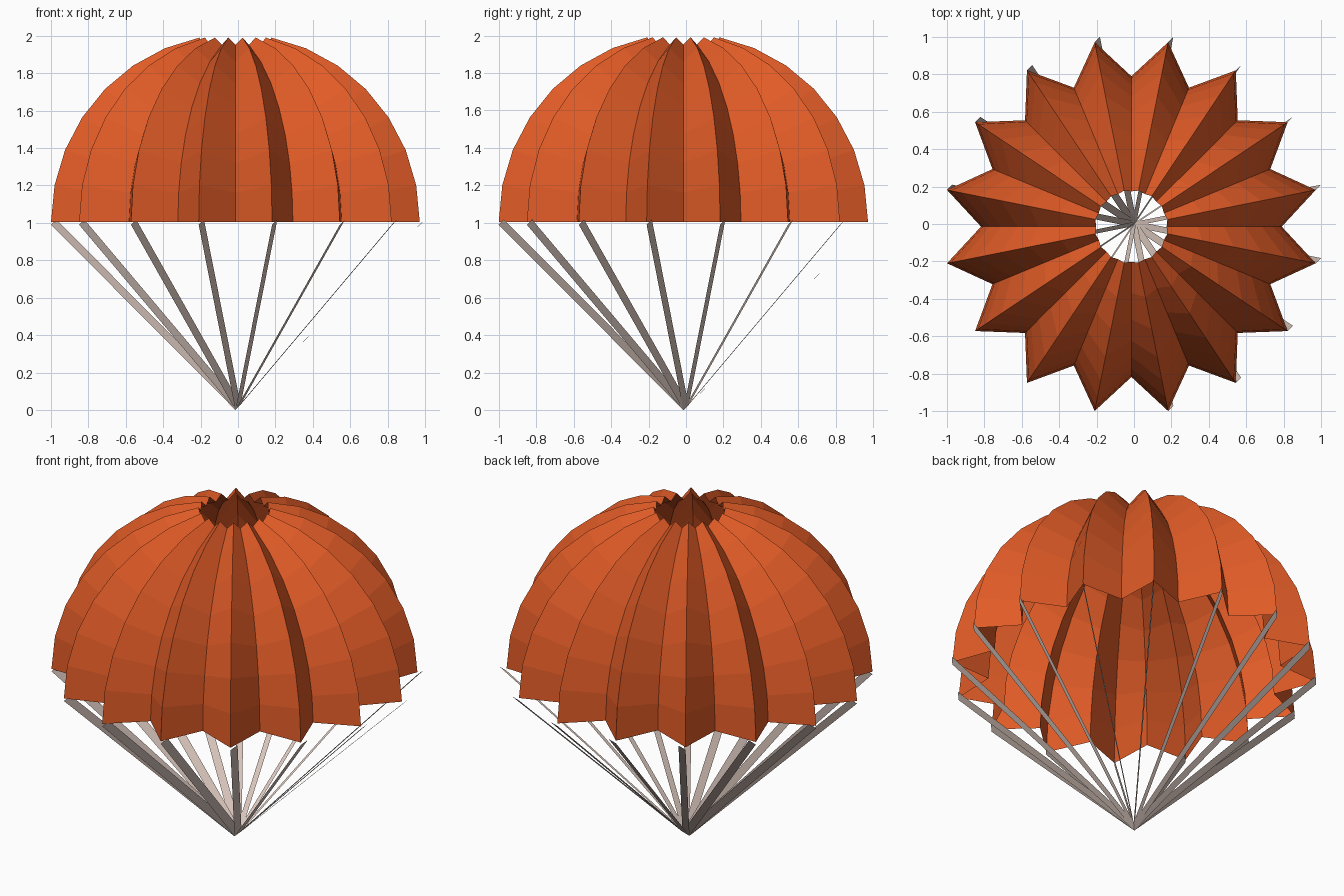
import bpy
import bmesh
from math import sin, cos, radians
from mathutils import Vector

cube = bpy.data.objects.get("Cube")
if cube:
    bpy.data.objects.remove(cube, do_unlink=True)

GORES = 16
ROWS = 8
RADIUS = 1.005
HEM = 1.005
PLEAT = 0.2
BAND = Vector((0.028, 0.028, 0.028))
CENTRE = Vector((-0.014, -0.014, 0))


def material(name, colour):
    mat = bpy.data.materials.new(name)
    mat.use_nodes = True
    mat.diffuse_color = colour
    mat.node_tree.nodes["Principled BSDF"].inputs["Base Color"].default_value = colour
    return mat


def add_object(name, bm, mat):
    mesh = bpy.data.meshes.new(name)
    bm.to_mesh(mesh)
    bm.free()
    mesh.materials.append(mat)
    obj = bpy.data.objects.new(name, mesh)
    bpy.context.collection.objects.link(obj)
    return obj


def dome_point(column, row):
    """Even columns are ridges, odd ones are valleys that fade out upwards."""
    turn = radians(11.25 * (column + 1))
    rise = radians(90 / ROWS * row)
    r = RADIUS * (1 - PLEAT * cos(rise) * (column % 2))
    return CENTRE + Vector((r * cos(rise) * cos(turn),
                            r * cos(rise) * sin(turn),
                            HEM + r * sin(rise)))


orange = material("canopy orange", (0.75, 0.105, 0.02, 1))
cream = material("cord cream", (0.70, 0.57, 0.51, 1))

# Pleated dome, open at the crown and the hem
bm = bmesh.new()
columns = 2 * GORES
rings = [[bm.verts.new(dome_point(c, r)) for c in range(columns)] for r in range(ROWS)]
for low, high in zip(rings, rings[1:]):
    for c in range(columns):
        n = (c + 1) % columns
        bm.faces.new((low[c], low[n], high[n], high[c]))
add_object("canopy", bm, orange)

# Flat cords from each ridge of the hem to one point on the ground
for g in range(GORES):
    bm = bmesh.new()
    tip = dome_point(2 * g, 0) - Vector((0, 0, 0.015))
    corners = (CENTRE, tip, tip + BAND, CENTRE + BAND)
    bm.faces.new([bm.verts.new(p) for p in corners])
    add_object(f"cord_{g + 1}", bm, cream)
